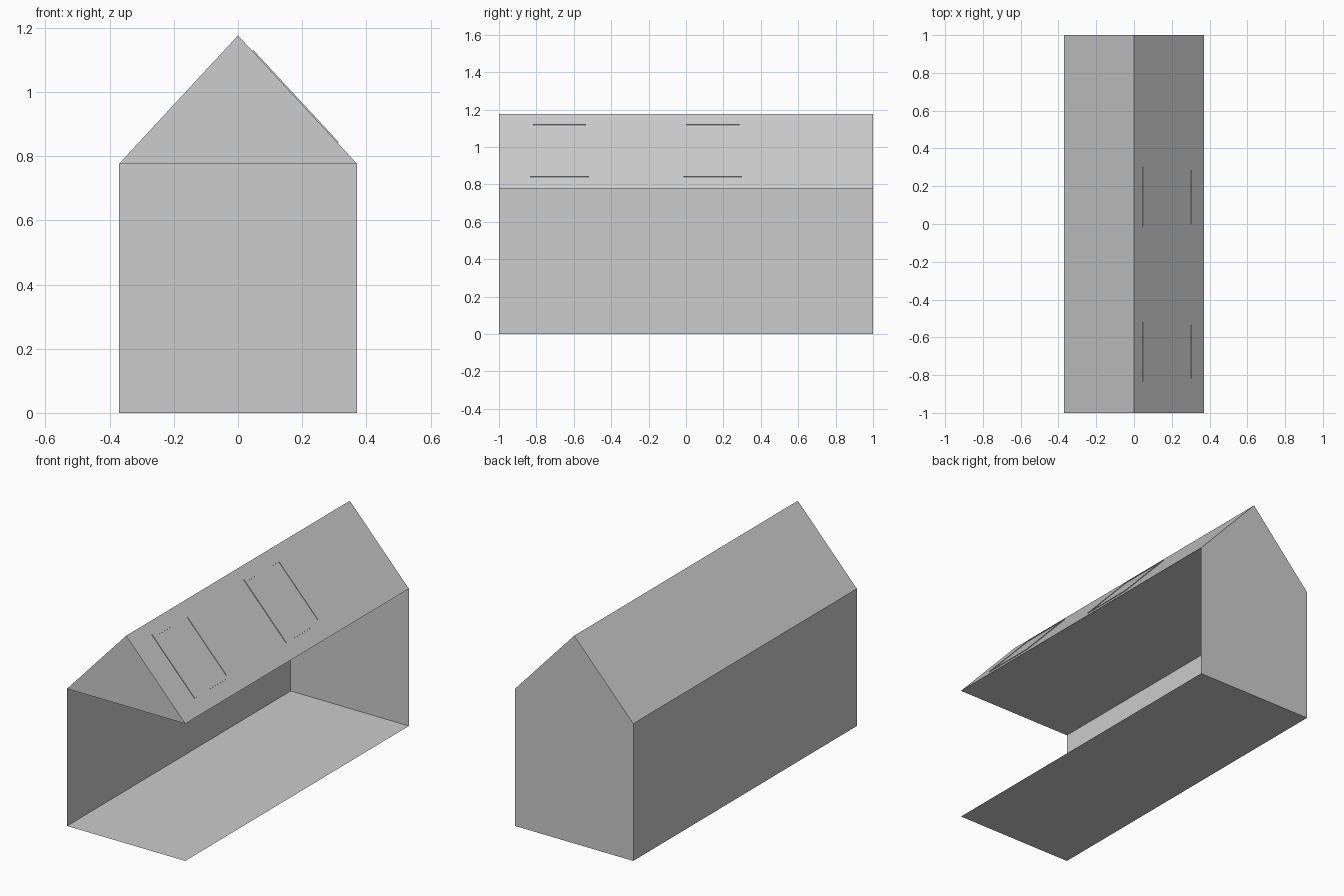
import bpy
import bmesh
from mathutils import Vector, Matrix

if "Cube" in bpy.data.objects:
    bpy.data.objects.remove(bpy.data.objects["Cube"], do_unlink=True)

W, L, EAVE, RIDGE = 0.37, 1.0, 0.777, 1.176

grey = bpy.data.materials.new("plain grey")
grey.use_nodes = True
colour = (0.604, 0.604, 0.604, 1)
grey.diffuse_color = colour
grey.node_tree.nodes["Principled BSDF"].inputs["Base Color"].default_value = colour


def add_object(name, bm):
    mesh = bpy.data.meshes.new(name)
    bm.to_mesh(mesh)
    bm.free()
    mesh.materials.append(grey)
    obj = bpy.data.objects.new(name, mesh)
    bpy.context.collection.objects.link(obj)
    return obj


def sheet(name, *corners):
    bm = bmesh.new()
    bm.faces.new([bm.verts.new(c) for c in corners])
    return add_object(name, bm)


def strip(name, a, b):
    """Sheet running the whole length between two (x, z) points."""
    return sheet(name, (a[0], -L, a[1]), (b[0], -L, b[1]),
                 (b[0], L, b[1]), (a[0], L, a[1]))


# Long surfaces; the right side is open
strip("floor", (-W, 0), (W, 0))
strip("attic_floor", (-W, EAVE), (W, EAVE))
strip("left_wall", (-W, EAVE), (-W, 0))
strip("roof_plain_side", (0, RIDGE), (-W, EAVE)).data.flip_normals()
strip("roof_window_side", (0, RIDGE), (W, EAVE))

# Ends: full wall at the back, gable only at the front
sheet("back_wall", (W, L, 0), (-W, L, 0), (-W, L, EAVE), (0, L, RIDGE), (W, L, EAVE))
sheet("front_gable", (-W, -L, EAVE), (W, -L, EAVE), (0, -L, RIDGE))

# Roof windows: thin frames with a slightly recessed pane
down = Vector((W, 0, EAVE - RIDGE))
slope = down.length
down.normalize()
along = Vector((0, 1, 0))
normal = down.cross(along)
FRAME, RISE, RECESS = 0.022, 0.004, 0.003


def roof_window(name, y):
    width, height = 0.315, 0.72 * slope
    centre = Vector((0, y, RIDGE)) + down * (0.48 * slope) + normal * RISE / 2
    bm = bmesh.new()
    bmesh.ops.create_cube(bm, size=1)
    bmesh.ops.scale(bm, vec=(height, width, RISE), verts=bm.verts)
    top = max(bm.faces, key=lambda f: f.calc_center_median().z)
    bmesh.ops.inset_region(bm, faces=[top], thickness=FRAME)
    # Extrude the pane inwards for crisp reveals
    pane = bmesh.ops.extrude_discrete_faces(bm, faces=[top])["faces"][0]
    bmesh.ops.translate(bm, vec=(0, 0, -RECESS), verts=pane.verts)
    turn = Matrix((down, along, normal)).transposed().to_4x4()
    bmesh.ops.transform(bm, matrix=Matrix.Translation(centre) @ turn, verts=bm.verts)
    add_object(name, bm)


roof_window("front_roof_window", -0.677)
roof_window("rear_roof_window", 0.143)
